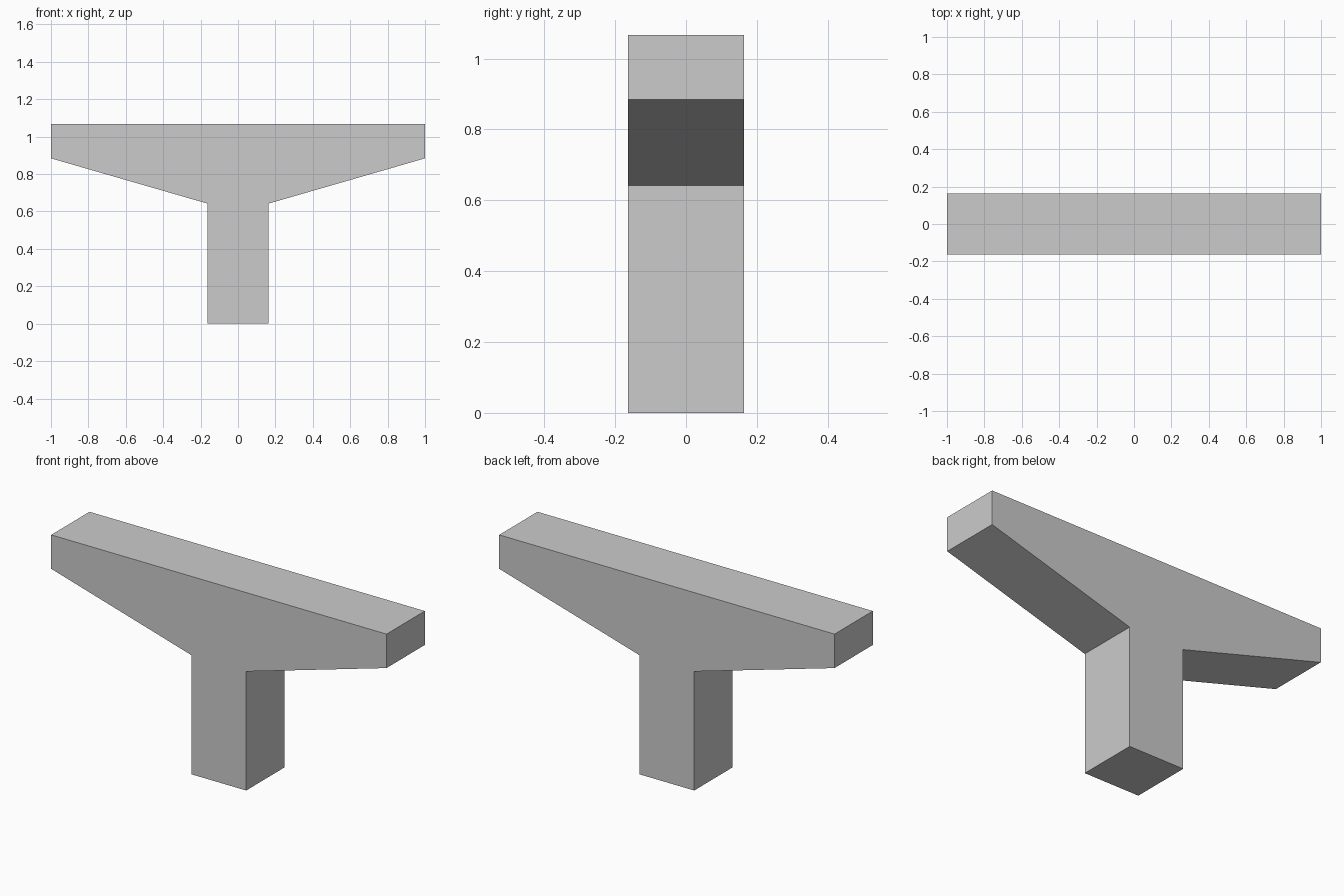
import bpy
import bmesh

cube = bpy.data.objects.get("Cube")
if cube:
    bpy.data.objects.remove(cube, do_unlink=True)

# One plain concrete colour
concrete = bpy.data.materials.new("concrete_grey")
concrete.use_nodes = True
colour = (0.6, 0.6, 0.6, 1)
concrete.diffuse_color = colour
concrete.node_tree.nodes["Principled BSDF"].inputs["Base Color"].default_value = colour

HALF_WIDTH = 0.163   # column half width and depth
SHOULDER = 0.642     # where the column meets the cap
TIP = 0.884          # underside of the cap at its ends
TOP = 1.067

# Right half of the outline from the base up, then mirrored
half = [(HALF_WIDTH, 0), (HALF_WIDTH, SHOULDER), (1, TIP), (1, TOP)]
outline = half + [(-x, z) for x, z in reversed(half)]

# Extrude the pier outline through its depth
bm = bmesh.new()
front = bm.faces.new([bm.verts.new((x, -HALF_WIDTH, z)) for x, z in outline])
extruded = bmesh.ops.extrude_face_region(bm, geom=[front], use_keep_orig=True)
moved = [v for v in extruded["geom"] if isinstance(v, bmesh.types.BMVert)]
bmesh.ops.translate(bm, verts=moved, vec=(0, 2 * HALF_WIDTH, 0))
bmesh.ops.recalc_face_normals(bm, faces=bm.faces)

mesh = bpy.data.meshes.new("bridge_pier")
bm.to_mesh(mesh)
bm.free()
mesh.materials.append(concrete)
pier = bpy.data.objects.new("bridge_pier", mesh)
bpy.context.collection.objects.link(pier)
